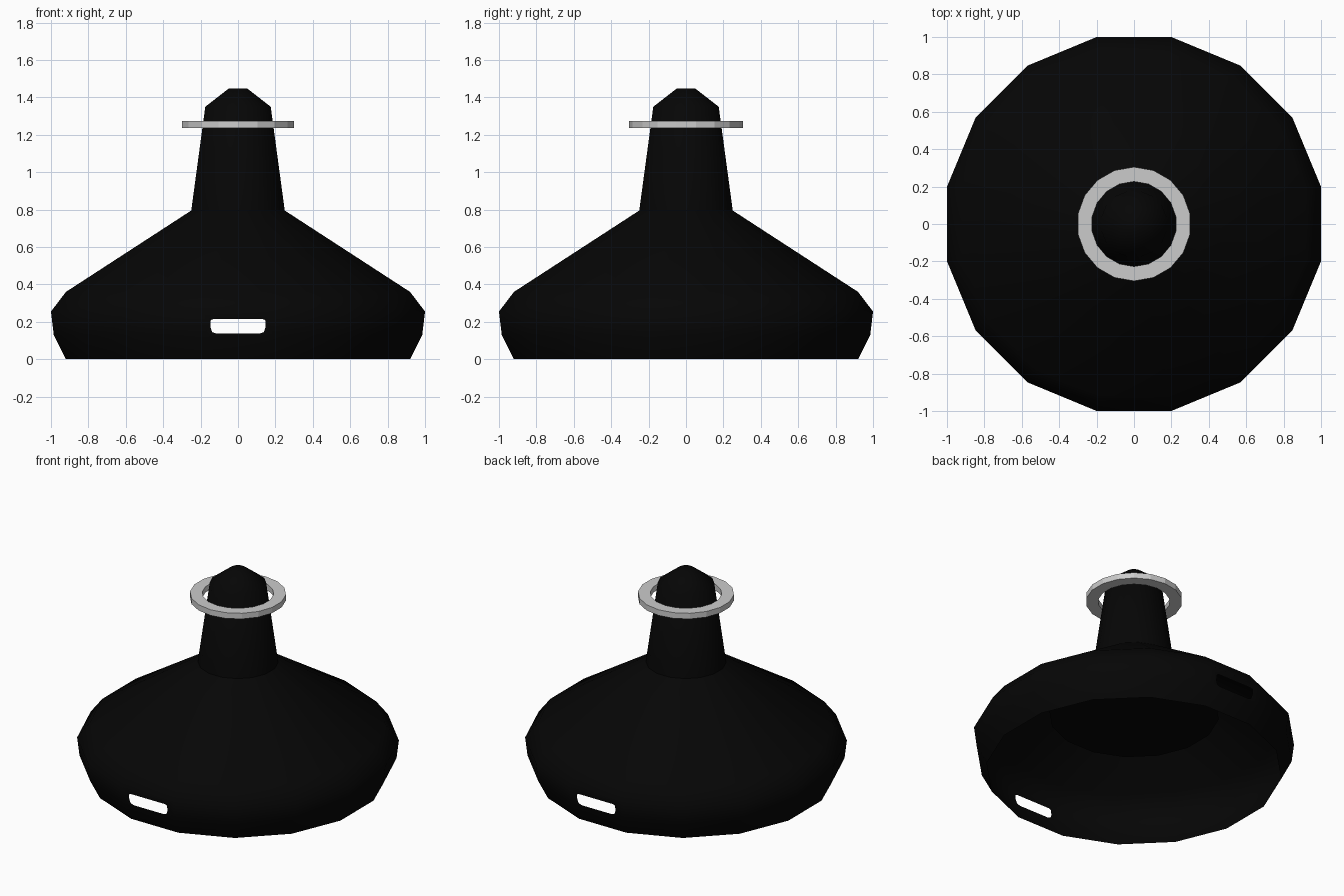
import bpy, bmesh
from math import pi, sin, cos, radians

if "Cube" in bpy.data.objects:
    bpy.data.objects.remove(bpy.data.objects["Cube"])

SIDES = 16
black = bpy.data.materials.new("black_plastic")
black.diffuse_color = (0.0017, 0.0017, 0.0017, 1)
black.use_nodes = True
black.node_tree.nodes["Principled BSDF"].inputs["Base Color"].default_value = black.diffuse_color


def finish(name, bm, mat=None, smooth=None):
    bmesh.ops.recalc_face_normals(bm, faces=bm.faces)
    me = bpy.data.meshes.new(name)
    bm.to_mesh(me)
    bm.free()
    ob = bpy.data.objects.new(name, me)
    bpy.context.collection.objects.link(ob)
    if mat:
        me.materials.append(mat)
    if smooth:
        bpy.ops.object.select_all(action='DESELECT')
        ob.select_set(True)
        bpy.context.view_layer.objects.active = ob
        bpy.ops.object.shade_smooth_by_angle(angle=radians(smooth))
    return ob


def circle(bm, r, z, n, start):
    return [bm.verts.new((r * cos(start + 2 * pi * i / n), r * sin(start + 2 * pi * i / n), z))
            for i in range(n)]


# Shell: thin open-bottomed body of revolution, flats facing the axes
profile = [(0.92, 0), (0.985, 0.13), (1.0, 0.255), (0.92, 0.36),
           (0.25, 0.795), (0.175, 1.35), (0.05, 1.447)]
# Slot outline: three points per rounded corner (x, z), right half then mirrored
lower = [(0.115, 0.137), (0.138, 0.145), (0.147, 0.17)]
upper = [(0.148, 0.20), (0.144, 0.21), (0.13, 0.215)]
flip = lambda pts: [(-x, z) for x, z in reversed(pts)]
corners = [flip(lower), lower, upper, flip(upper)]

bm = bmesh.new()
start = -pi / 2 - pi / SIDES
rings = [circle(bm, r / cos(pi / SIDES), z, SIDES, start) for r, z in profile]
for k in range(len(rings) - 1):
    a, b = rings[k], rings[k + 1]
    for i in range(SIDES):
        j = (i + 1) % SIDES
        if k == 1 and i in (0, SIDES // 2):
            # front and back cable slots
            s = 1 if i == 0 else -1
            depth = lambda z: 0.985 + 0.015 * (z - 0.13) / 0.125
            slot = [[bm.verts.new((s * x, -s * depth(z), z)) for x, z in c] for c in corners]
            rect = [a[i], a[j], b[j], b[i]]
            for c in range(4):
                d = (c + 1) % 4
                p = slot[c]
                bm.faces.new((rect[c], p[1], p[0]))
                bm.faces.new((rect[c], p[2], p[1]))
                bm.faces.new((rect[c], rect[d], slot[d][0], p[2]))
        else:
            bm.faces.new((a[i], a[j], b[j], b[i]))
bm.faces.new(rings[-1])
finish("body_shell", bm, black, 47)

# Flat plate inside the hollow, seen from below
bm = bmesh.new()
bm.faces.new(list(reversed(circle(bm, 0.54, 0.41, SIDES, start))))
finish("inner_plate", bm, black)

# Floating flat ring around the neck
N = 18
bm = bmesh.new()
loops = [circle(bm, r, z, N, pi / 2)
         for r, z in ((0.305, 1.235), (0.305, 1.275), (0.227, 1.275), (0.227, 1.235))]
for k in range(4):
    a, b = loops[k], loops[(k + 1) % 4]
    for i in range(N):
        j = (i + 1) % N
        bm.faces.new((a[i], a[j], b[j], b[i]))
finish("neck_ring", bm)
